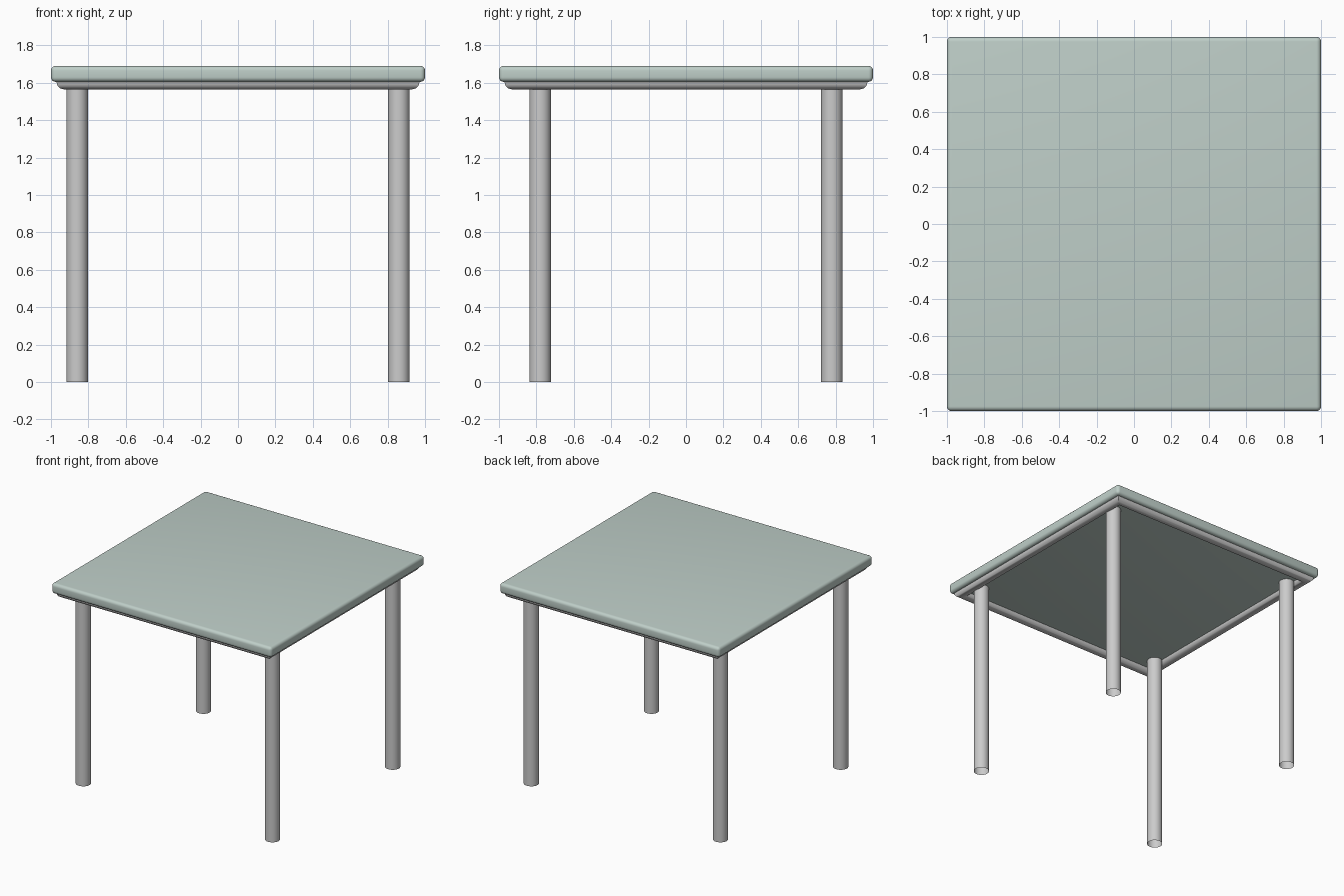
import bpy, bmesh, math

if "Cube" in bpy.data.objects:
    bpy.data.objects.remove(bpy.data.objects["Cube"])

TOP_Z, UNDER_Z, RIM_Z = 1.69, 1.605, 1.565


def finish(name, bm, angle=40):
    """Turn a bmesh into a named, smooth-shaded object."""
    bmesh.ops.recalc_face_normals(bm, faces=bm.faces)
    mesh = bpy.data.meshes.new(name)
    bm.to_mesh(mesh)
    bm.free()
    obj = bpy.data.objects.new(name, mesh)
    bpy.context.collection.objects.link(obj)
    bpy.ops.object.select_all(action='DESELECT')
    obj.select_set(True)
    bpy.context.view_layer.objects.active = obj
    bpy.ops.object.shade_smooth_by_angle(angle=math.radians(angle))
    return obj


# Table top: square slab with rounded edges
bm = bmesh.new()
bmesh.ops.create_cube(bm, size=1)
for v in bm.verts:
    v.co = (v.co.x * 2, v.co.y * 2, (TOP_Z + UNDER_Z) / 2 + v.co.z * (TOP_Z - UNDER_Z))
bmesh.ops.bevel(bm, geom=bm.edges[:], offset=0.025, segments=5, profile=0.5, affect='EDGES')
top = finish("table_top", bm)
green = bpy.data.materials.new("pale_green")
green.diffuse_color = (0.52, 0.62, 0.58, 1)
green.use_nodes = True
green.node_tree.nodes["Principled BSDF"].inputs["Base Color"].default_value = green.diffuse_color
top.data.materials.append(green)

# Rim under the top: half-round moulding swept around a square
bm = bmesh.new()
profile = [(0.93 + 0.04 * math.cos(a), UNDER_Z - (UNDER_Z - RIM_Z) * math.sin(a))
           for a in (math.pi * i / 12 for i in range(13))]
rings = [[bm.verts.new((sx * r, sy * r, z)) for r, z in profile]
         for sx, sy in ((-1, -1), (1, -1), (1, 1), (-1, 1))]
for k in range(4):
    a, b = rings[k], rings[(k + 1) % 4]
    for i in range(len(profile)):
        j = (i + 1) % len(profile)
        bm.faces.new((a[i], b[i], b[j], a[j]))
finish("under_rim", bm)

# Legs: four round tubes, open at the foot
for side, x in (("left", -0.86), ("right", 0.86)):
    for end, y in (("front", -0.78), ("back", 0.78)):
        bm = bmesh.new()
        bmesh.ops.create_cone(bm, cap_ends=False, segments=32, radius1=0.0575,
                              radius2=0.0575, depth=UNDER_Z)
        bmesh.ops.translate(bm, verts=bm.verts, vec=(x, y, UNDER_Z / 2))
        finish(f"{end}_{side}_leg", bm)
